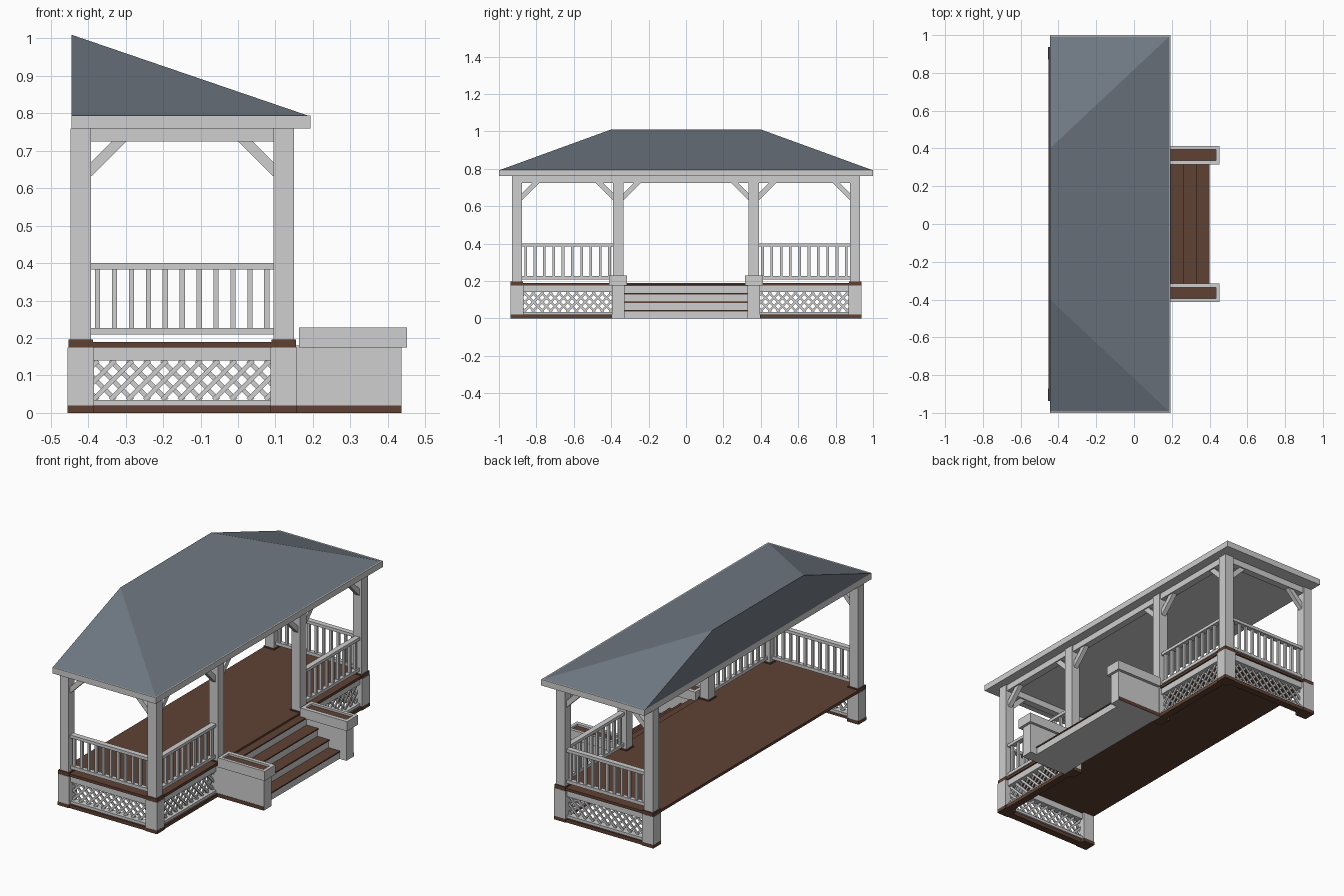
import bpy, bmesh
from mathutils import Matrix, Vector

if "Cube" in bpy.data.objects:
    bpy.data.objects.remove(bpy.data.objects["Cube"])


def material(name, rgb):
    m = bpy.data.materials.new(name)
    m.diffuse_color = (*rgb, 1)
    m.use_nodes = True
    m.node_tree.nodes["Principled BSDF"].inputs["Base Color"].default_value = m.diffuse_color
    return m


WHITE = material("white paint", (0.62, 0.62, 0.62))
BROWN = material("brown wood", (0.115, 0.053, 0.034))
SLATE = material("slate blue roofing", (0.16, 0.19, 0.225))


def box(bm, x0, x1, y0, y1, z0, z1):
    m = Matrix.Translation(((x0 + x1) / 2, (y0 + y1) / 2, (z0 + z1) / 2))
    bmesh.ops.create_cube(bm, size=1, matrix=m @ Matrix.Diagonal((x1 - x0, y1 - y0, z1 - z0, 1)))


def run_box(bm, axis, fix, depth, u0, u1, z0, z1):
    """Box along the x or y axis, centred on the fixed coordinate."""
    a, b = fix - depth / 2, fix + depth / 2
    if axis == "x":
        box(bm, u0, u1, a, b, z0, z1)
    else:
        box(bm, a, b, u0, u1, z0, z1)


def bar(bm, axis, fix, depth, p, q, width):
    """Sloping bar from p to q, given as (along, z), in a vertical plane."""
    to3 = lambda u, z: Vector((u, fix, z)) if axis == "x" else Vector((fix, u, z))
    a, b = to3(*p), to3(*q)
    d = b - a
    n = Vector((0, 1, 0)) if axis == "x" else Vector((1, 0, 0))
    e = d.normalized()
    m = Matrix((e, n, e.cross(n))).transposed().to_4x4()
    m = Matrix.Translation((a + b) / 2) @ m @ Matrix.Diagonal((d.length, depth, width, 1))
    bmesh.ops.create_cube(bm, size=1, matrix=m)


def finish(name, bm, mat, mirror=True):
    bmesh.ops.recalc_face_normals(bm, faces=bm.faces[:])
    me = bpy.data.meshes.new(name)
    bm.to_mesh(me)
    bm.free()
    me.materials.append(mat)
    ob = bpy.data.objects.new(name, me)
    bpy.context.collection.objects.link(ob)
    if mirror:
        mod = ob.modifiers.new("mirror", "MIRROR")
        mod.use_axis = (False, True, False)
        mod.use_mirror_merge = False
    return ob


XB, XF, YE, YM = -0.42, 0.122, 0.904, 0.362
H = 0.027
posts = [(XB, YE), (XF, YE), (XF, YM)]
# railed bays on the +y half: axis, fixed coordinate, start, end between post faces
bays = [("x", YE, XB + H, XF - H, 11), ("y", XF, YM + H, YE - H, 10)]

# posts, piers, collars and pier feet
post, pier, collar, foot = (bmesh.new() for _ in range(4))
for x, y in posts:
    box(post, x - H, x + H, y - H, y + H, 0.19, 0.76)
    box(pier, x - .035, x + .035, y - .034, y + .034, 0.02, 0.175)
    box(collar, x - .033, x + .033, y - .033, y + .033, 0.174, 0.196)
    box(foot, x - .0352, x + .0352, y - .0342, y + .0342, 0, 0.02)
finish("posts", post, WHITE)
finish("piers", pier, WHITE)
finish("post_collars", collar, BROWN)

# brown sills along the ground between the feet
run_box(foot, "x", YE + .01, .04, XB, XF, 0, 0.02)
run_box(foot, "y", XF + .01, .04, YM, YE, 0, 0.02)
finish("ground_sills", foot, BROWN)

# railings with balusters
rail = bmesh.new()
for axis, fix, a, b, n in bays:
    run_box(rail, axis, fix, .03, a, b, 0.383, 0.4)
    run_box(rail, axis, fix, .024, a, b, 0.209, 0.227)
    step = (b - a) / (n - 0.2)
    for i in range(n):
        c = a + step * (i + 0.4)
        run_box(rail, axis, fix, .014, c - .007, c + .007, 0.225, 0.385)
finish("railings", rail, WHITE)

# lattice skirt with its rails
lat = bmesh.new()
Z0, Z1 = 0.035, 0.14
for axis, fix, a, b, n in bays:
    a, b = a - .004, b + .004
    run_box(lat, axis, fix, .04, a, b, Z1, 0.175)
    run_box(lat, axis, fix, .04, a, b, 0.02, Z0)
    h, gap = Z1 - Z0, 0.046
    for k in range(-3, int((b - a) / gap) + 1):
        u = a + k * gap + 0.01
        lo, hi = max(u, a), min(u + h, b)
        if hi - lo < 0.012:
            continue
        bar(lat, axis, fix + .003, .006, (lo, Z0 + lo - u), (hi, Z0 + hi - u), .012)
        bar(lat, axis, fix - .003, .006, (lo, Z1 - lo + u), (hi, Z1 - hi + u), .012)
finish("lattice_skirt", lat, WHITE)

# beams and corner braces
beam = bmesh.new()
run_box(beam, "x", YE, .04, XB, XF, 0.725, 0.76)
run_box(beam, "y", XF, .04, 0, YE, 0.725, 0.76)
for axis, fix, u, s in [("x", YE, XB + H, 1), ("x", YE, XF - H, -1), ("y", XF, YM + H, 1),
                        ("y", XF, YE - H, -1), ("y", XF, YM - H, -1)]:
    bar(beam, axis, fix, .026, (u - s * .008, 0.642), (u + s * .085, 0.735), .027)
finish("beams_and_braces", beam, WHITE)

# floor deck
bm = bmesh.new()
box(bm, -0.453, 0.15, -0.933, 0.933, 0.175, 0.19)
finish("floor", bm, BROWN, False)

# steps with brown treads
step, tread = bmesh.new(), bmesh.new()
for i, x in enumerate((0.395, 0.328, 0.26, 0.193)):
    z = 0.045 * (i + 1)
    box(step, 0.15, x, -0.33, 0.33, z - 0.045, z - 0.007)
    box(tread, 0.15, x + .004, -0.33, 0.33, z - 0.007, z)
finish("step_risers", step, WHITE, False)
finish("step_treads", tread, BROWN, False)

# planter walls beside the steps
wall, cap = bmesh.new(), bmesh.new()
box(wall, 0.15, 0.437, 0.33, 0.395, 0, 0.18)
finish("planter_walls", wall, WHITE)
for a in ((0.163, 0.452, 0.315, 0.337), (0.163, 0.452, 0.394, 0.412),
          (0.163, 0.181, 0.337, 0.394), (0.434, 0.452, 0.337, 0.394)):
    box(cap, *a, 0.175, 0.228)
finish("planter_rims", cap, WHITE)
bm = bmesh.new()
box(bm, 0.18, 0.435, 0.336, 0.395, 0.176, 0.217)
finish("planter_soil", bm, BROWN)
bm = bmesh.new()
box(bm, 0.157, 0.437, 0.393, 0.397, 0, 0.02)
finish("planter_sills", bm, BROWN)

# eave slab and hipped half roof
bm = bmesh.new()
box(bm, -0.445, 0.193, -1, 1, 0.76, 0.794)
finish("eave_and_ceiling", bm, WHITE, False)
bm = bmesh.new()
v = [bm.verts.new(p) for p in ((-.445, -.993, .794), (.187, -.993, .794), (.187, .993, .794),
                               (-.445, .993, .794), (-.445, -.4, 1.01), (-.445, .4, 1.01))]
for f in ((0, 3, 2, 1), (0, 1, 4), (1, 2, 5, 4), (2, 3, 5), (3, 0, 4, 5)):
    bm.faces.new([v[i] for i in f])
finish("roof", bm, SLATE, False)
